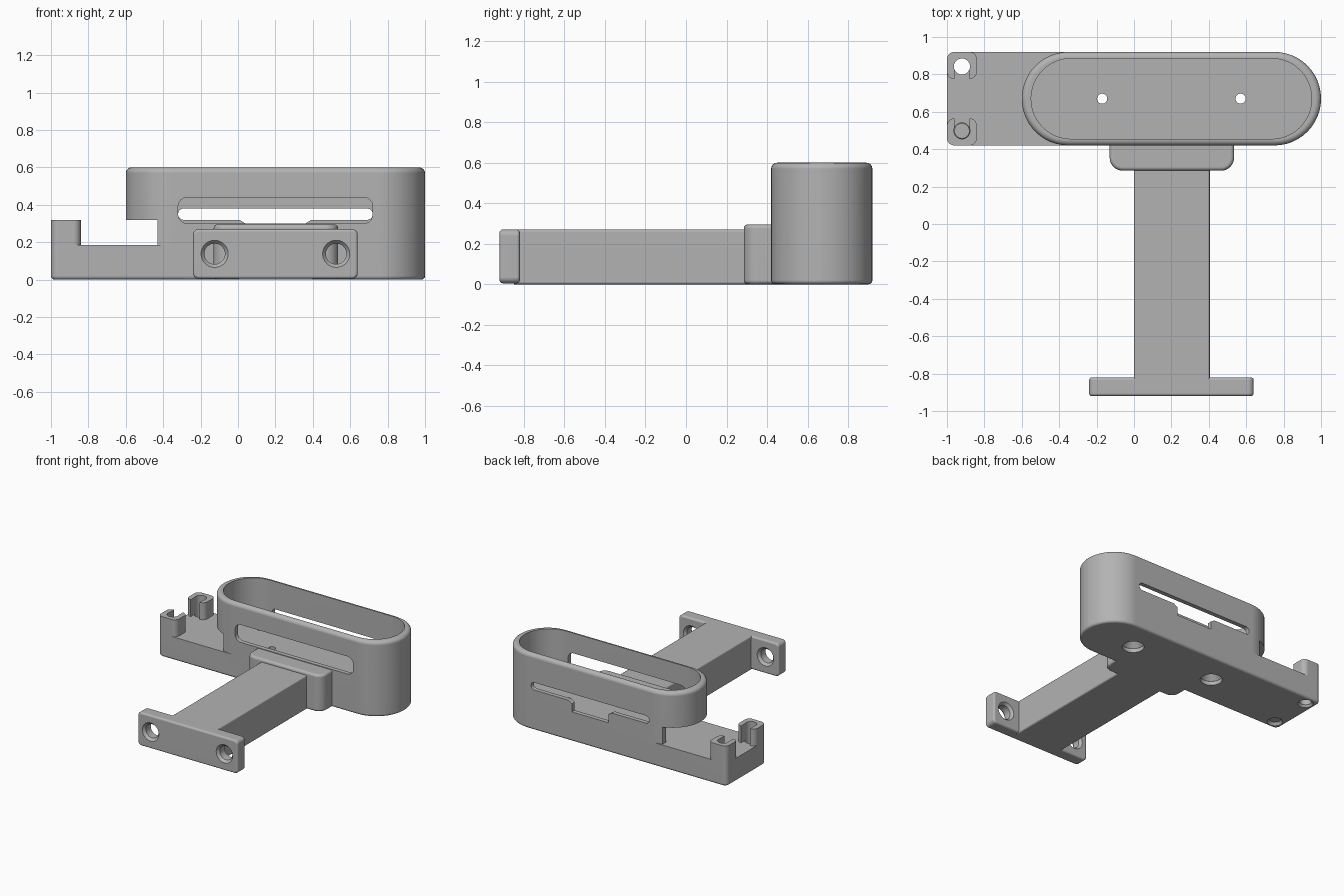
import bpy, bmesh, math
from math import sin, cos, pi, radians

cube = bpy.data.objects.get("Cube")
if cube:
    bpy.data.objects.remove(cube)

grey = bpy.data.materials.new("light grey plastic")
grey.use_nodes = True
colour = (0.45, 0.45, 0.45, 1)
grey.diffuse_color = colour
grey.node_tree.nodes["Principled BSDF"].inputs["Base Color"].default_value = colour


def rounded(u0, u1, v0, v1, r, n=12):
    """Outline of a rectangle with rounded corners."""
    corners = [(u1 - r, v1 - r), (u0 + r, v1 - r), (u0 + r, v0 + r), (u1 - r, v0 + r)]
    return [(cu + r * cos((k + i / n) * pi / 2), cv + r * sin((k + i / n) * pi / 2))
            for k, (cu, cv) in enumerate(corners) for i in range(n + 1)]


def prism(name, outline, lo, hi, axis="z", soft_lo=0, soft_hi=0):
    """Extrude an outline along z or y, with optional rounded cap edges."""
    bm = bmesh.new()
    place = (lambda u, v, w: (u, v, w)) if axis == "z" else (lambda u, v, w: (u, w, v))
    rings = [[bm.verts.new(place(u, v, w)) for u, v in outline] for w in (lo, hi)]
    caps = [bm.faces.new(ring) for ring in rings]
    for i in range(len(outline)):
        j = (i + 1) % len(outline)
        bm.faces.new((rings[0][i], rings[0][j], rings[1][j], rings[1][i]))
    bmesh.ops.remove_doubles(bm, verts=bm.verts, dist=1e-5)
    bmesh.ops.recalc_face_normals(bm, faces=bm.faces)
    k = 2 if axis == "z" else 1
    for level, size in ((lo, soft_lo), (hi, soft_hi)):
        if size:
            edges = [e for e in bm.edges if all(abs(v.co[k] - level) < 1e-6 for v in e.verts)]
            bmesh.ops.bevel(bm, geom=edges, offset=size, segments=4, profile=0.5,
                            affect="EDGES")
    mesh = bpy.data.meshes.new(name)
    bm.to_mesh(mesh)
    bm.free()
    mesh.materials.append(grey)
    ob = bpy.data.objects.new(name, mesh)
    bpy.context.collection.objects.link(ob)
    return ob


def box(u0, u1, v0, v1):
    return [(u0, v0), (u1, v0), (u1, v1), (u0, v1)]


def cone(location, r1, r2, depth, along_y=False):
    bpy.ops.mesh.primitive_cone_add(vertices=48, radius1=r1, radius2=r2, depth=depth,
                                    location=location,
                                    rotation=(radians(-90) if along_y else 0, 0, 0))
    return bpy.context.object


def activate(ob):
    bpy.ops.object.select_all(action="DESELECT")
    ob.select_set(True)
    bpy.context.view_layer.objects.active = ob


def combine(target, other, operation="DIFFERENCE"):
    activate(target)
    mod = target.modifiers.new("combine", "BOOLEAN")
    mod.operation, mod.object, mod.solver = operation, other, "EXACT"
    bpy.ops.object.modifier_apply(modifier=mod.name)
    bpy.data.objects.remove(other)


def finish(ob):
    activate(ob)
    bpy.ops.object.shade_smooth_by_angle(angle=radians(30))
    mod = ob.modifiers.new("even shading", "WEIGHTED_NORMAL")
    mod.keep_sharp = True


FLOOR, FRONT, BACK, MID = 0.185, 0.42, 0.92, 0.67
SOFT = 0.02

# Cup, side tray, mounting block and hook posts as one solid
body = prism("holder_body", rounded(-0.6, 1, FRONT, BACK, 0.249), 0, 0.6,
             soft_lo=SOFT, soft_hi=0.03)
tray = prism("tray", rounded(-1, -0.2, FRONT, BACK, 0.04), 0, FLOOR, soft_lo=SOFT)
combine(body, tray, "UNION")
block = prism("block", rounded(-0.13, 0.535, 0.285, 0.56, 0.07), 0, 0.295,
              soft_lo=SOFT, soft_hi=SOFT)
combine(body, block, "UNION")

# Cavity and the opening between cup and tray
combine(body, prism("cavity", rounded(-0.55, 0.95, 0.455, 0.885, 0.214), FLOOR, 0.7))
combine(body, prism("undercut", box(-0.8, -0.43, 0.3, 1.1), FLOOR, 0.32))

# Hook posts, open toward the middle of the tray
for side in (-1, 1):
    y_out, y_in = MID + side * 0.25, MID + side * 0.105
    post = prism("post", rounded(-1, -0.84, min(y_out, y_in), max(y_out, y_in), 0.04),
                 0.1, 0.32)
    combine(body, post, "UNION")
    y_hole = MID + side * 0.172
    ends = sorted((y_hole, MID + side * 0.08))
    combine(body, prism("mouth", box(-0.96, -0.88, *ends), FLOOR, 0.4))
    combine(body, cone((-0.92, y_hole, 0.2), 0.043, 0.043, 0.6))
    combine(body, cone((-0.92, y_hole, 0.005), 0.065, 0.04, 0.03))

# Front window, back slot with its notch
combine(body, prism("window", rounded(-0.32, 0.72, 0.3, 0.44, 0.05), 0.36, 0.6, "y"))
combine(body, prism("slot", rounded(-0.32, 0.72, 0.32, 0.38, 0.029), 0.75, 1, "y"))
notch = [(0.04, 0.235), (0.36, 0.235), (0.36, 0.3), (0.4, 0.325),
         (0.4, 0.35), (0, 0.35), (0, 0.325), (0.04, 0.3)]
combine(body, prism("notch", notch, 0.75, 1, "y"))

# Countersunk screw holes in the cup floor
for x in (-0.17, 0.57):
    combine(body, cone((x, MID, 0.1), 0.027, 0.027, 0.4))
    combine(body, cone((x, MID, 0.06), 0.08, 0.026, 0.06))
    combine(body, cone((x, MID, 0), 0.08, 0.08, 0.062))
finish(body)

# Arm
arm = prism("arm", rounded(0, 0.405, 0, 0.27, 0.012, 4), -0.85, 0.32, "y")
finish(arm)

# End plate with two countersunk holes
plate = prism("end_plate", rounded(-0.24, 0.64, 0.005, 0.27, 0.03), -0.92, -0.82, "y",
              soft_lo=0.015, soft_hi=0.015)
for x in (-0.125, 0.525):
    combine(plate, cone((x, -0.87, 0.138), 0.055, 0.055, 0.3, True))
    combine(plate, cone((x, -0.92, 0.138), 0.09, 0.055, 0.04, True))
    combine(plate, cone((x, -0.82, 0.138), 0.055, 0.09, 0.04, True))
finish(plate)
